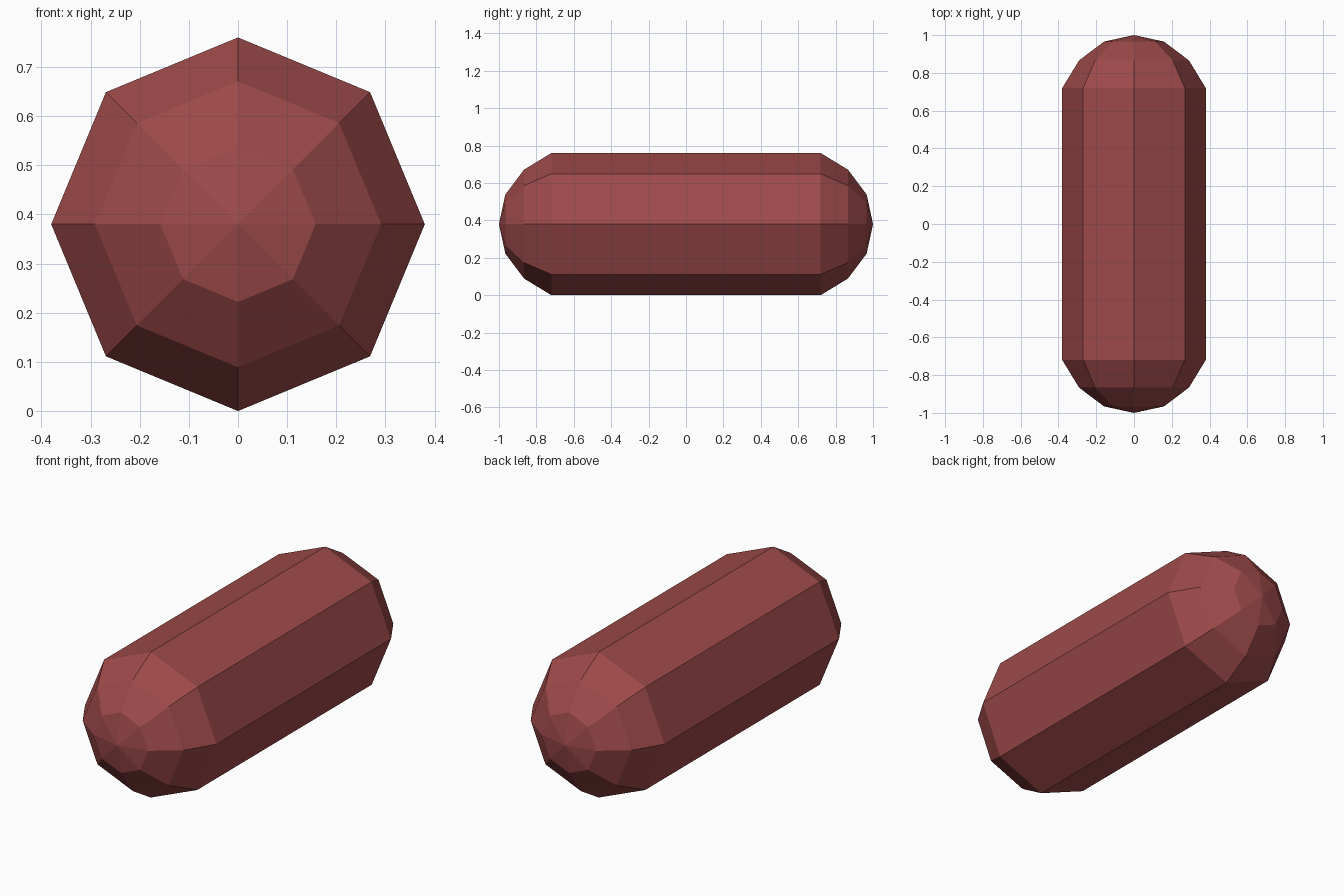
import bpy
import bmesh
import math

cube = bpy.data.objects.get("Cube")
if cube:
    bpy.data.objects.remove(cube, do_unlink=True)

SIDES = 8
RADIUS = 0.38

# Matte dark red
red = bpy.data.materials.new("dark_red")
red.use_nodes = True
color = (0.34, 0.068, 0.068, 1)
red.diffuse_color = color
red.node_tree.nodes["Principled BSDF"].inputs["Base Color"].default_value = color

# Half profile from the cap rim to the last ring: (radius, distance along y)
cap = [(RADIUS, 0.72), (0.291, 0.866), (0.158, 0.966)]
profile = [(r, -y) for r, y in reversed(cap)] + cap

bm = bmesh.new()


def ring(radius, y):
    """Octagonal ring around the y axis, with a corner at the top."""
    angles = [2 * math.pi * i / SIDES for i in range(SIDES)]
    return [bm.verts.new((radius * math.cos(a), y, RADIUS + radius * math.sin(a)))
            for a in angles]


rings = [ring(r, y) for r, y in profile]

# Side bands
for a, b in zip(rings, rings[1:]):
    for i in range(SIDES):
        j = (i + 1) % SIDES
        bm.faces.new((a[i], a[j], b[j], b[i]))

# Pointed tips
for end, y in ((rings[0], -1), (rings[-1], 1)):
    tip = bm.verts.new((0, y, RADIUS))
    for i in range(SIDES):
        bm.faces.new((end[i], end[(i + 1) % SIDES], tip))

bmesh.ops.recalc_face_normals(bm, faces=bm.faces[:])
mesh = bpy.data.meshes.new("capsule_body")
bm.to_mesh(mesh)
bm.free()
mesh.materials.append(red)
body = bpy.data.objects.new("capsule_body", mesh)
bpy.context.collection.objects.link(body)
